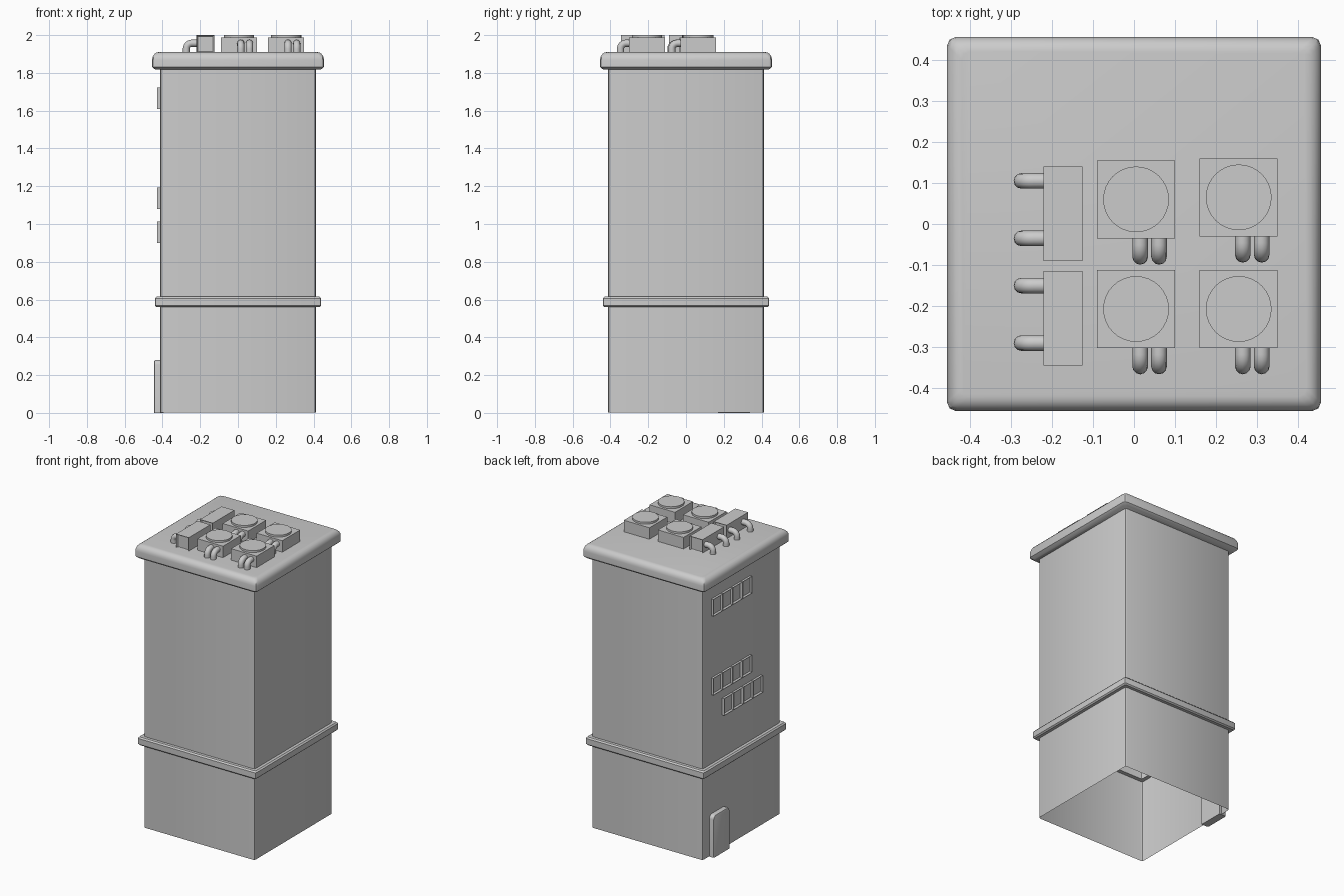
import bpy, bmesh, math
from mathutils import Vector

if "Cube" in bpy.data.objects:
    bpy.data.objects.remove(bpy.data.objects["Cube"])


def finish(name, bm, bevel=0.0, segments=2, angle=35):
    bmesh.ops.recalc_face_normals(bm, faces=bm.faces)
    me = bpy.data.meshes.new(name)
    bm.to_mesh(me)
    bm.free()
    ob = bpy.data.objects.new(name, me)
    bpy.context.collection.objects.link(ob)
    bpy.ops.object.select_all(action='DESELECT')
    bpy.context.view_layer.objects.active = ob
    ob.select_set(True)
    if bevel:
        m = ob.modifiers.new("Bevel", 'BEVEL')
        m.width, m.segments = bevel, segments
    bpy.ops.object.shade_smooth_by_angle(angle=math.radians(angle))
    return ob


def box_mesh(lo, hi):
    bm = bmesh.new()
    bmesh.ops.create_cube(bm, size=1)
    for v in bm.verts:
        v.co = Vector([lo[i] + (v.co[i] + 0.5) * (hi[i] - lo[i]) for i in range(3)])
    return bm


def recess_faces(bm, test, thickness, depth):
    """Frame the chosen faces and push their panels inward."""
    bm.normal_update()
    faces = [f for f in bm.faces if test(f.normal)]
    bmesh.ops.inset_individual(bm, faces=faces, thickness=thickness, depth=0)
    for f in faces:
        n = f.normal.copy()
        for v in f.verts:
            v.co -= n * depth


def square_loft(name, profile, corner, steps=2, loop=False, cap=False):
    """Stack rounded squares given as (half width, z)."""
    bm = bmesh.new()
    rings = []
    for half, z in profile:
        ring = []
        for q in range(4):
            for s in range(steps + 1):
                a = math.pi / 2 * (q + s / steps)
                sx, sy = [(1, 1), (-1, 1), (-1, -1), (1, -1)][q]
                c = half - corner
                ring.append(bm.verts.new((sx * c + corner * math.cos(a),
                                          sy * c + corner * math.sin(a), z)))
        rings.append(ring)
    pairs = list(zip(rings, rings[1:])) + ([(rings[-1], rings[0])] if loop else [])
    n = len(rings[0])
    for a, b in pairs:
        for i in range(n):
            j = (i + 1) % n
            bm.faces.new((a[i], a[j], b[j], b[i]))
    if cap:
        bm.faces.new(rings[0])
        bm.faces.new(rings[-1])
    return finish(name, bm)


def pipe(name, start, direction, reach, radius):
    """Pipe leaving a unit sideways and bending down into the roof."""
    d, bend = Vector(direction), 0.03
    s = Vector(start)
    pts = [s]
    for i in range(7):
        a = math.pi / 2 * i / 6
        pts.append(s + d * (reach - bend + bend * math.sin(a))
                   + Vector((0, 0, -bend * (1 - math.cos(a)))))
    end = pts[-1].copy()
    end.z = 1.905
    pts.append(end)
    cu = bpy.data.curves.new(name, 'CURVE')
    cu.dimensions = '3D'
    cu.bevel_depth, cu.bevel_resolution = radius, 4
    sp = cu.splines.new('POLY')
    sp.points.add(len(pts) - 1)
    for p, co in zip(sp.points, pts):
        p.co = (*co, 1)
    ob = bpy.data.objects.new(name, cu)
    bpy.context.collection.objects.link(ob)
    bpy.ops.object.select_all(action='DESELECT')
    bpy.context.view_layer.objects.active = ob
    ob.select_set(True)
    bpy.ops.object.convert(target='MESH')
    bpy.ops.object.shade_smooth_by_angle(angle=math.radians(50))


# Tower walls: open shell at the bottom
square_loft("tower_walls", [(0.412, 0.003), (0.412, 1.83)], 0.012)

# Trim band round the lower storey
square_loft("trim_band", [(0.385, 0.56), (0.432, 0.56), (0.44, 0.568), (0.44, 0.606),
                          (0.432, 0.615), (0.385, 0.615)], 0.01, loop=True)

# Roof slab with rounded shoulder
arc = [(0.42 + 0.035 * math.cos(a), 1.868 + 0.042 * math.sin(a))
       for a in [math.pi / 2 * i / 5 for i in range(6)]]
square_loft("roof_slab", [(0.438, 1.817), (0.455, 1.832)] + arc, 0.02, cap=True)

# Doorway on the left side
bm = box_mesh((-0.445, 0.17, 0.0), (-0.395, 0.34, 0.28))
edges = [e for e in bm.edges if all(v.co.z > 0.2 for v in e.verts)
         and abs(e.verts[0].co.x - e.verts[1].co.x) > 0.01]
bmesh.ops.bevel(bm, geom=edges, offset=0.025, segments=4, affect='EDGES', profile=0.5)
edges = [e for e in bm.edges if all(v.co.x < -0.44 for v in e.verts)
         and any(v.co.z > 0.01 for v in e.verts)]
bmesh.ops.bevel(bm, geom=edges, offset=0.008, segments=2, affect='EDGES', profile=0.5)
finish("door", bm)

# Window rows on the left side
for row, (top_y, z) in enumerate([(0.32, 1.61), (0.32, 1.08), (0.205, 0.90)]):
    for i in range(4):
        y = top_y - i * 0.104
        bm = box_mesh((-0.428, y - 0.098, z), (-0.40, y, z + 0.113))
        recess_faces(bm, lambda n: n.x < -0.9, 0.011, 0.01)
        finish(f"window_{row}_{i}", bm)

# Fan units with paired pipes
for k, (x, y) in enumerate([(0.005, 0.06), (0.255, 0.065), (0.005, -0.207), (0.255, -0.207)]):
    bm = box_mesh((x - 0.095, y - 0.095, 1.905), (x + 0.095, y + 0.095, 1.987))
    finish(f"fan_unit_{k}", bm)
    bm = bmesh.new()
    bmesh.ops.create_cone(bm, cap_ends=True, segments=32, radius1=0.08, radius2=0.08, depth=0.03)
    bmesh.ops.translate(bm, verts=bm.verts, vec=(x, y, 1.985))
    finish(f"fan_cover_{k}", bm)
    for j, dx in enumerate((0.01, 0.056)):
        pipe(f"fan_pipe_{k}_{j}", (x + dx, y - 0.085, 1.957), (0, -1, 0), 0.055, 0.019)

# Long vent units with side pipes
for k, (y0, y1, pipes) in enumerate([(-0.09, 0.14, (0.105, -0.035)),
                                     (-0.345, -0.115, (-0.15, -0.29))]):
    bm = box_mesh((-0.22, y0, 1.905), (-0.125, y1, 2.0))
    recess_faces(bm, lambda n: abs(n.y) > 0.9, 0.01, 0.012)
    finish(f"vent_unit_{k}", bm)
    for j, y in enumerate(pipes):
        pipe(f"vent_pipe_{k}_{j}", (-0.21, y, 1.957), (-1, 0, 0), 0.064, 0.019)
